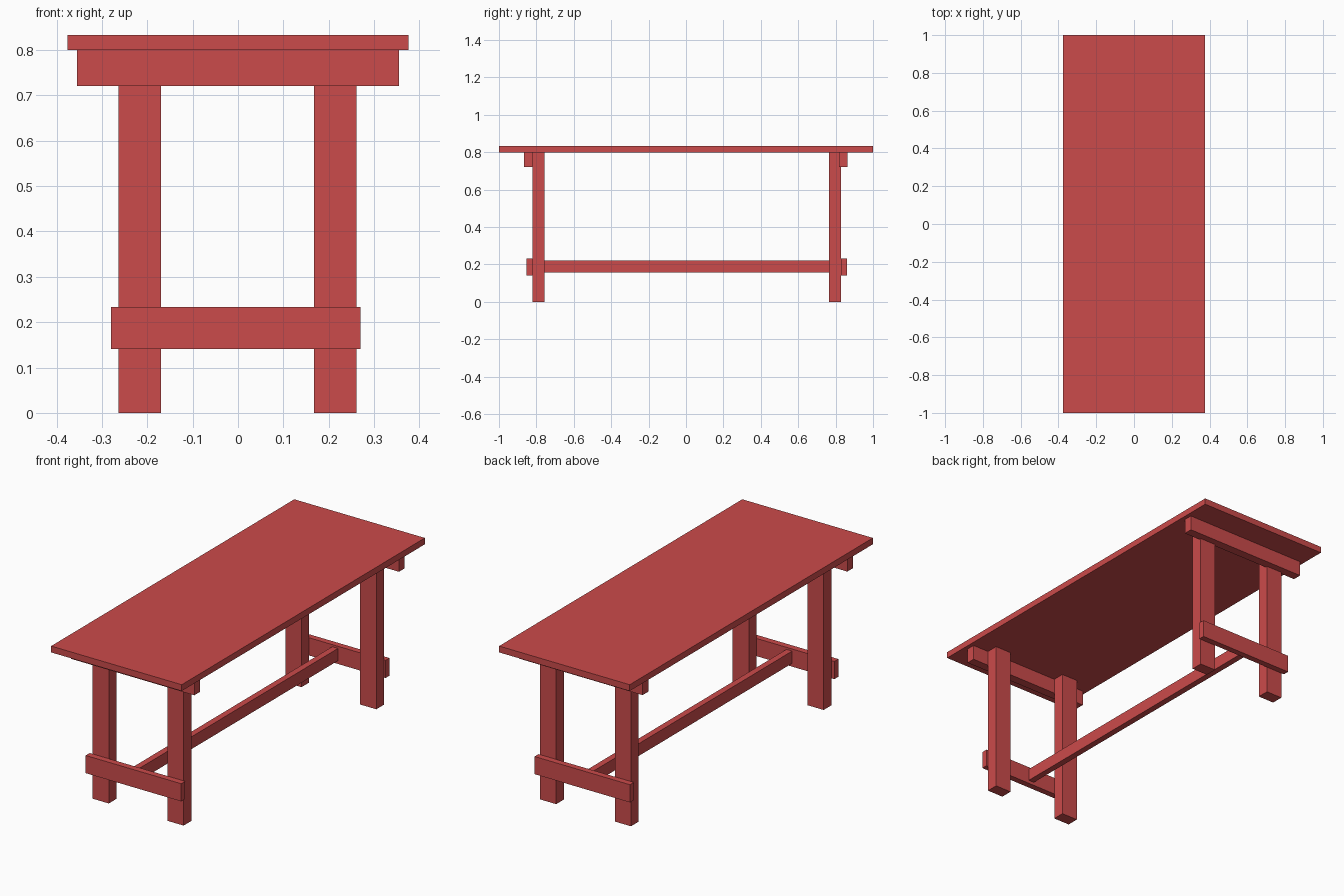
import bpy

if "Cube" in bpy.data.objects:
    bpy.data.objects.remove(bpy.data.objects["Cube"])

red = bpy.data.materials.new("red_paint")
red.diffuse_color = (0.6, 0.07, 0.07, 1)
red.use_nodes = True
red.node_tree.nodes["Principled BSDF"].inputs["Base Color"].default_value = red.diffuse_color


def box(name, x, y, z):
    """Box spanning the (min, max) ranges on each axis."""
    spans = (x, y, z)
    bpy.ops.mesh.primitive_cube_add(size=1, location=[(a + b) / 2 for a, b in spans])
    ob = bpy.context.object
    ob.name = ob.data.name = name
    for v in ob.data.vertices:
        for i, (a, b) in enumerate(spans):
            v.co[i] *= b - a
    ob.data.materials.append(red)
    return ob


# Table top
box("table_top", (-0.376, 0.376), (-1, 1), (0.80, 0.833))

# End frames: y ranges of legs, top bearer and foot rail
ends = {
    "front": ((-0.82, -0.757), (-0.866, -0.82), (-0.853, -0.82)),
    "back": ((0.765, 0.828), (0.817, 0.864), (0.828, 0.86)),
}
for end, (leg_y, bearer_y, rail_y) in ends.items():
    for side, leg_x in (("left", (-0.263, -0.17)), ("right", (0.168, 0.261))):
        box(f"{end}_{side}_leg", leg_x, leg_y, (0, 0.80))
    box(f"{end}_top_bearer", (-0.355, 0.355), bearer_y, (0.721, 0.80))
    box(f"{end}_foot_rail", (-0.28, 0.27), rail_y, (0.141, 0.233))

# Long stretcher between the foot rails
box("stretcher", (-0.037, -0.004), (-0.82, 0.828), (0.158, 0.222))
